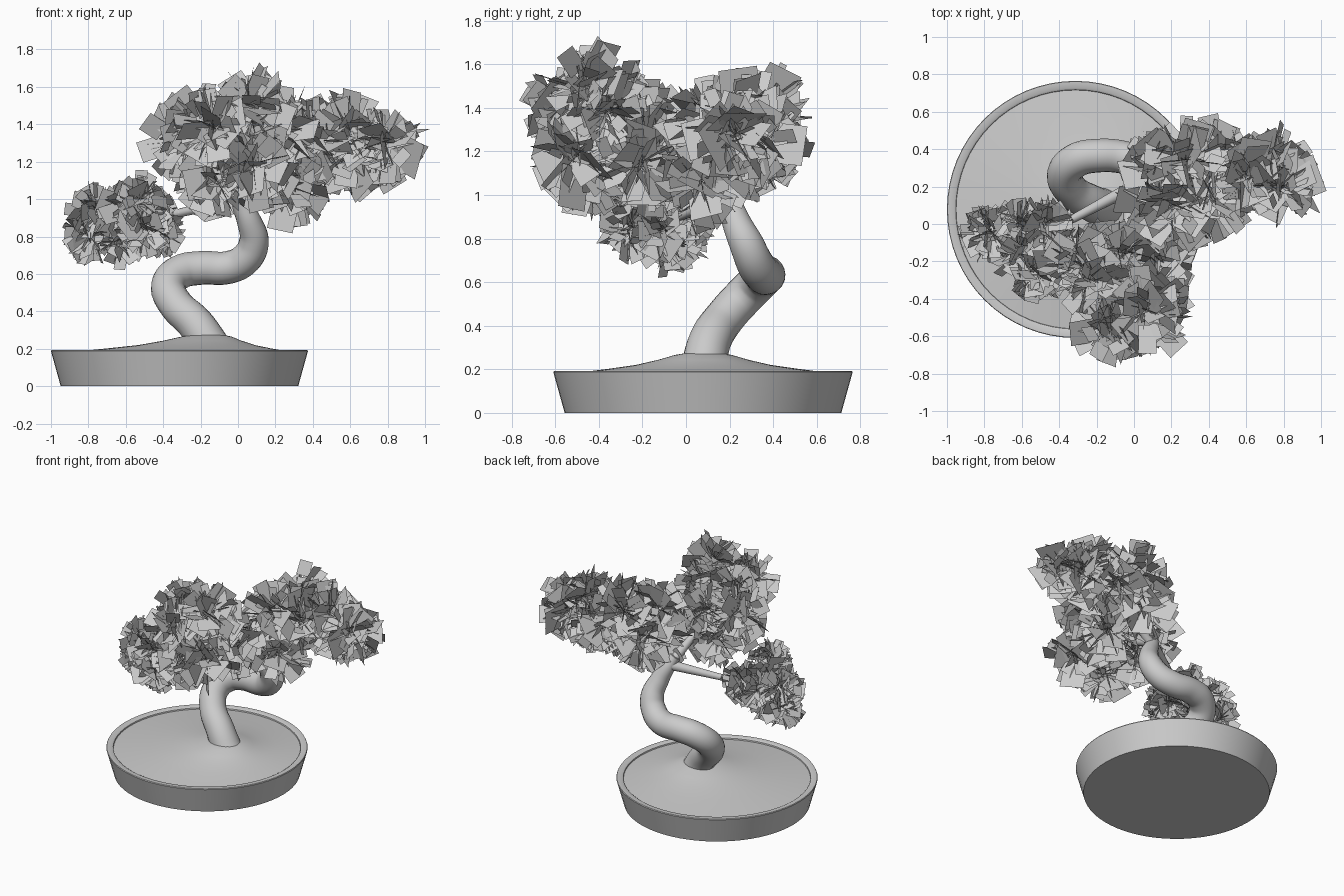
import bpy, bmesh, math, random
from mathutils import Vector

if "Cube" in bpy.data.objects:
    bpy.data.objects.remove(bpy.data.objects["Cube"])

random.seed(7)
POT = Vector((-0.313, 0.078, 0))
MOUND = Vector((-0.16, 0.08, 0))


def make_object(name, bm, smooth=True):
    mesh = bpy.data.meshes.new(name)
    bm.to_mesh(mesh)
    bm.free()
    ob = bpy.data.objects.new(name, mesh)
    bpy.context.collection.objects.link(ob)
    if smooth:
        bpy.context.view_layer.objects.active = ob
        ob.select_set(True)
        bpy.ops.object.shade_smooth_by_angle(angle=math.radians(35))
        ob.select_set(False)
    return ob


def rings(name, sections, cap_first=False, cap_last=False, n=64):
    """Join circles given as (centre, radius, z)."""
    bm = bmesh.new()
    loops = []
    for c, r, z in sections:
        loops.append([bm.verts.new((c.x + r * math.cos(2 * math.pi * i / n),
                                    c.y + r * math.sin(2 * math.pi * i / n), z)) for i in range(n)])
    for a, b in zip(loops, loops[1:]):
        for i in range(n):
            j = (i + 1) % n
            bm.faces.new((a[i], a[j], b[j], b[i]))
    if cap_first:
        bm.faces.new(loops[0][::-1])
    if cap_last:
        bm.faces.new(loops[-1])
    return make_object(name, bm)


def tube(name, points, sides=5):
    """Tapered smooth tube through (x, y, z, radius) points."""
    cu = bpy.data.curves.new(name, 'CURVE')
    cu.dimensions = '3D'
    cu.bevel_depth = 1.0
    cu.bevel_resolution = sides
    cu.resolution_u = 6
    cu.use_fill_caps = True
    sp = cu.splines.new('BEZIER')
    sp.bezier_points.add(len(points) - 1)
    for p, (x, y, z, r) in zip(sp.bezier_points, points):
        p.co = (x, y, z)
        p.radius = r
        p.handle_left_type = p.handle_right_type = 'AUTO'
    ob = bpy.data.objects.new(name, cu)
    bpy.context.collection.objects.link(ob)
    return ob


def rand_dir():
    while True:
        v = Vector([random.uniform(-1, 1) for _ in range(3)])
        if 0.1 < v.length < 1:
            return v.normalized()


def foliage(name, clusters, size, count):
    """Bursts of flat leaf cards radiating from (x, y, z, reach) centres."""
    bm = bmesh.new()
    for x, y, z, reach in clusters:
        for _ in range(count):
            d = rand_dir()
            side = d.cross(rand_dir()).normalized()
            d2 = (d + 0.25 * rand_dir()).normalized()
            side = (side - d2 * side.dot(d2)).normalized()
            s = random.uniform(*size)
            w = s * random.uniform(0.6, 1.0) / 2
            end = reach * random.uniform(0.55, 1.08)
            base = Vector((x, y, z)) + d * max(end - s, 0.01)
            bm.faces.new([bm.verts.new(base + side * a * w + d2 * b * s)
                          for a, b in ((-1, 0), (1, 0), (1, 1), (-1, 1))])
    return make_object(name, bm, smooth=False)


# Pot: shallow tapered bowl with a thin lip
rings("pot", [(POT, 0.635, 0.0), (POT, 0.687, 0.187), (POT, 0.684, 0.193), (POT, 0.650, 0.193),
              (POT, 0.640, 0.187), (POT, 0.632, 0.15)], cap_first=True)

# Soil rising to an off-centre mound under the trunk
profile = [(1.0, 0.638, 0.178), (0.85, 0.54, 0.189), (0.65, 0.43, 0.203), (0.4, 0.31, 0.220),
           (0.2, 0.21, 0.243), (0.05, 0.13, 0.266), (0.0, 0.07, 0.276)]
rings("soil", [(MOUND.lerp(POT, t), r, z) for t, r, z in profile], cap_last=True)

# Twisting trunk
tube("trunk", [(-0.14, 0.08, 0.20, 0.105), (-0.225, 0.11, 0.33, 0.098), (-0.335, 0.18, 0.44, 0.092),
               (-0.372, 0.27, 0.54, 0.092), (-0.31, 0.34, 0.61, 0.092), (-0.20, 0.365, 0.632, 0.090),
               (-0.05, 0.355, 0.635, 0.088), (0.04, 0.32, 0.68, 0.086), (0.085, 0.28, 0.77, 0.080),
               (0.06, 0.23, 0.88, 0.066), (0.01, 0.20, 0.98, 0.050), (-0.03, 0.17, 1.06, 0.035)], 8)

# Foliage pads: (x, y, z, reach) for each burst
left = [(-0.79, -0.03, 0.80, 0.15), (-0.76, -0.05, 0.94, 0.16), (-0.62, -0.08, 0.78, 0.15),
        (-0.60, -0.16, 0.95, 0.17), (-0.50, -0.26, 0.84, 0.16), (-0.48, 0.0, 0.93, 0.15),
        (-0.52, -0.27, 1.0, 0.15), (-0.42, -0.12, 0.83, 0.14), (-0.60, 0.0, 0.90, 0.14)]
middle = [(-0.05, -0.38, 1.30, 0.24), (-0.30, -0.20, 1.32, 0.22), (0.08, -0.50, 1.18, 0.23),
          (0.06, -0.46, 1.50, 0.23), (0.13, -0.20, 1.15, 0.21), (-0.14, -0.16, 1.10, 0.20),
          (-0.13, -0.56, 1.38, 0.21), (-0.22, -0.30, 1.42, 0.20), (0.10, -0.36, 1.38, 0.20),
          (-0.12, -0.45, 1.10, 0.19), (-0.05, -0.16, 1.28, 0.21)]
right = [(0.16, 0.30, 1.20, 0.24), (0.28, 0.34, 1.38, 0.23), (0.40, 0.16, 1.32, 0.25),
         (0.58, 0.30, 1.22, 0.22), (0.60, 0.26, 1.37, 0.20), (0.79, 0.20, 1.30, 0.20),
         (0.10, 0.12, 1.18, 0.23), (0.28, 0.08, 1.06, 0.23), (0.74, 0.33, 1.25, 0.18),
         (0.22, 0.10, 1.33, 0.23), (0.44, 0.34, 1.24, 0.23)]
foliage("left_foliage", left, (0.06, 0.14), 65)
foliage("front_foliage", middle, (0.08, 0.20), 70)
foliage("right_foliage", right, (0.08, 0.22), 65)

# Branches from the trunk top into each pad, then twigs to each burst
for name, start, hub, pad in (
        ("left", (0.0, 0.20, 1.0), (-0.55, -0.09, 0.87), left),
        ("front", (-0.02, 0.18, 1.03), (-0.05, -0.30, 1.26), middle),
        ("right", (0.0, 0.20, 0.98), (0.42, 0.25, 1.25), right)):
    s, h = Vector(start), Vector(hub)
    m = s.lerp(h, 0.5)
    tube(name + "_branch", [(*s, 0.036), (*m, 0.024), (*h, 0.013)])
    for i, c in enumerate(pad):
        tube(f"{name}_twig_{i}", [(*h, 0.011), (*c[:3], 0.005)], 1)
